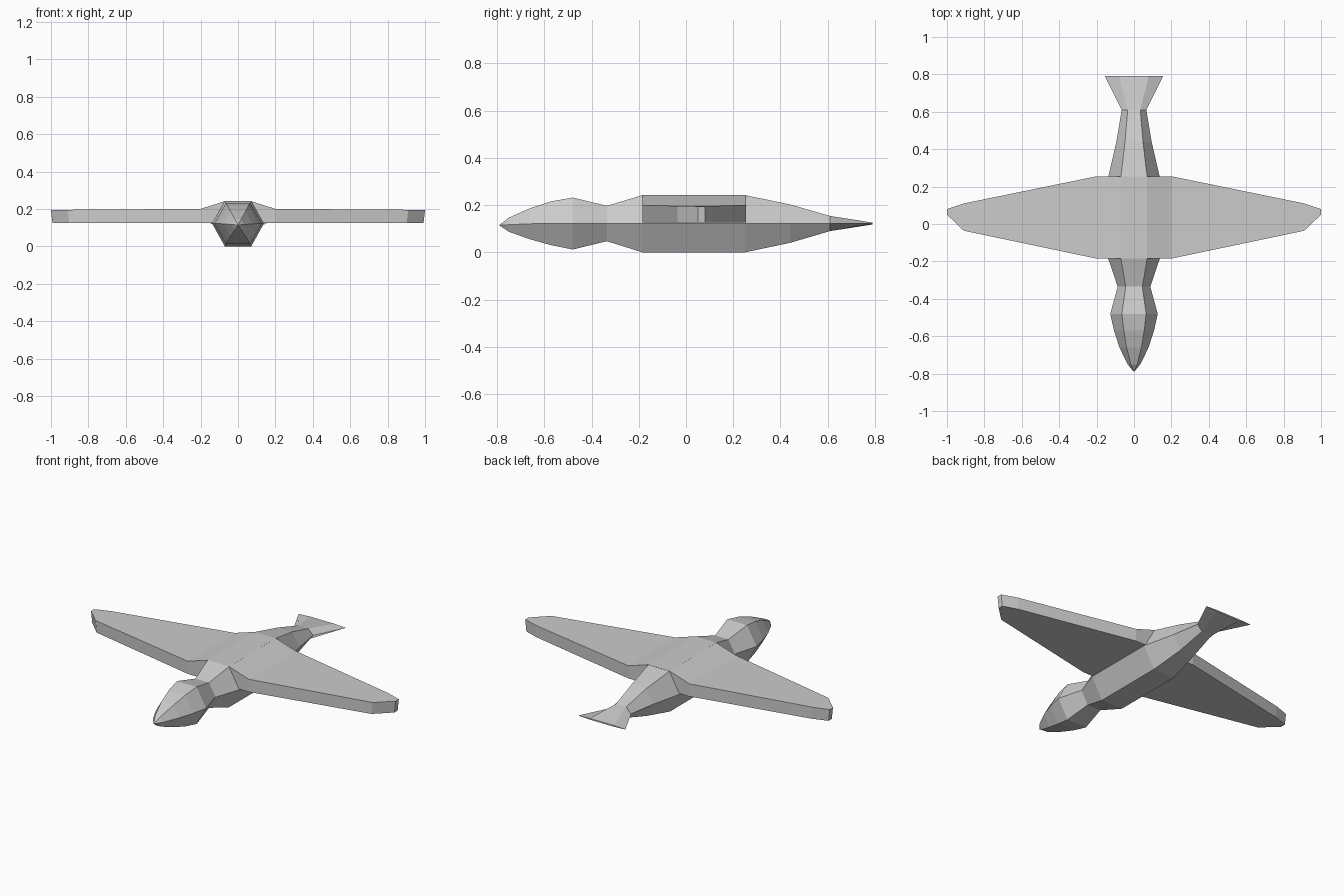
import bpy, bmesh

if "Cube" in bpy.data.objects:
    bpy.data.objects.remove(bpy.data.objects["Cube"])


def loft(name, rings):
    """Skin a list of equal-length point rings and cap both ends."""
    bm = bmesh.new()
    loops = [[bm.verts.new(p) for p in ring] for ring in rings]
    n = len(loops[0])
    for a, b in zip(loops, loops[1:]):
        for i in range(n):
            j = (i + 1) % n
            bm.faces.new((a[i], a[j], b[j], b[i]))
    bm.faces.new(loops[0])
    bm.faces.new(loops[-1])
    bmesh.ops.remove_doubles(bm, verts=bm.verts, dist=0.0002)
    bmesh.ops.recalc_face_normals(bm, faces=bm.faces)
    mesh = bpy.data.meshes.new(name)
    bm.to_mesh(mesh)
    bm.free()
    obj = bpy.data.objects.new(name, mesh)
    bpy.context.collection.objects.link(obj)
    return obj


def hexagon(y, w, bottom, top, mid=0.122):
    """Six-sided body section lying across the y axis."""
    f = w * 0.51
    return [(w, y, mid), (f, y, top), (-f, y, top),
            (-w, y, mid), (-f, y, bottom), (f, y, bottom)]


# Body: beak, head, neck, torso and flared flat tail
stations = [
    (-0.79, 0.001, 0.114, 0.116, 0.115),
    (-0.75, 0.034, 0.087, 0.147, 0.117),
    (-0.66, 0.078, 0.055, 0.187, 0.121),
    (-0.57, 0.107, 0.030, 0.216),
    (-0.48, 0.127, 0.012, 0.232),
    (-0.335, 0.087, 0.047, 0.197),
    (-0.185, 0.138, 0.000, 0.242),
    (0.25, 0.138, 0.000, 0.242),
    (0.44, 0.094, 0.040, 0.203),
    (0.61, 0.066, 0.090, 0.154),
    (0.79, 0.155, 0.118, 0.126),
]
loft("bird_body", [hexagon(*s) for s in stations])


def wing_section(x, front, back, bottom, top, inset=0.0):
    """Rectangular wing section; the underside is pulled in at the tip."""
    return [(x, front, top), (x, back, top),
            (x - inset, back, bottom), (x - inset, front, bottom)]


# Wings: shoulder slope, taper and clipped tip on each side
sections = [
    (0.0, -0.185, 0.255, 0.126, 0.242),
    (0.07, -0.185, 0.255, 0.126, 0.242),
    (0.20, -0.185, 0.255, 0.126, 0.201),
    (0.91, -0.036, 0.11, 0.126, 0.196, 0.008),
    (1.0, 0.05, 0.08, 0.126, 0.195, 0.008),
]
wings = loft("wings", [wing_section(*s) for s in sections])
# Open the root so the two halves join cleanly
bm = bmesh.new()
bm.from_mesh(wings.data)
root = [f for f in bm.faces if all(abs(v.co.x) < 1e-4 for v in f.verts)]
bmesh.ops.delete(bm, geom=root, context='FACES_ONLY')
bm.to_mesh(wings.data)
bm.free()
mirror = wings.modifiers.new("mirror", 'MIRROR')
mirror.use_axis[0] = True
